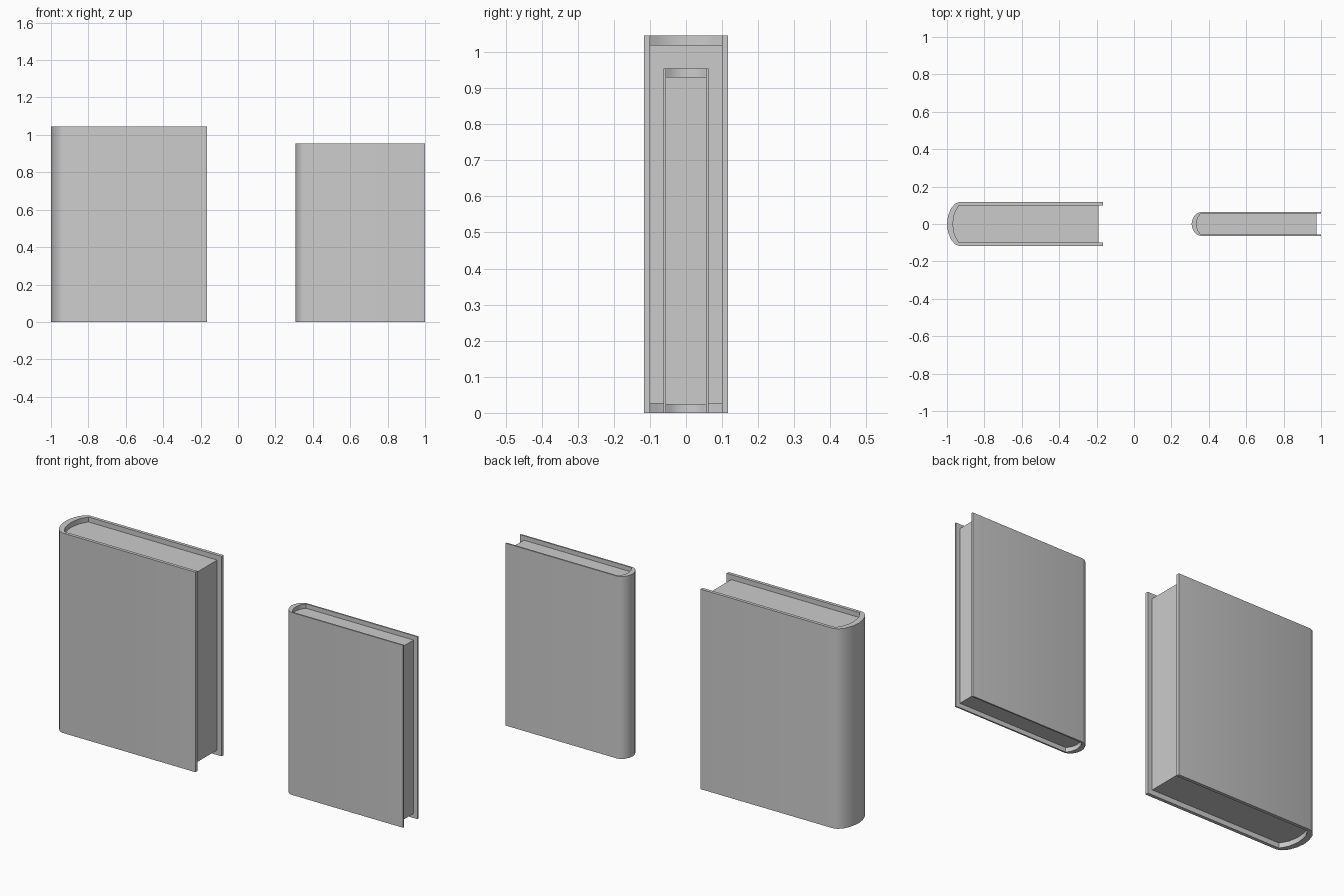
import bpy, bmesh

if "Cube" in bpy.data.objects:
    bpy.data.objects.remove(bpy.data.objects["Cube"])


def prism(name, rails, z0, z1):
    """Extrude a strip of quads lying between two matching point rails."""
    bm = bmesh.new()
    a, b = [[bm.verts.new((x, y, z0)) for x, y in rail] for rail in rails]
    faces = [bm.faces.new((a[i], a[i + 1], b[i + 1], b[i])) for i in range(len(a) - 1)]
    ext = bmesh.ops.extrude_face_region(bm, geom=faces, use_keep_orig=True)
    top = [g for g in ext["geom"] if isinstance(g, bmesh.types.BMVert)]
    bmesh.ops.translate(bm, verts=top, vec=(0, 0, z1 - z0))
    bmesh.ops.recalc_face_normals(bm, faces=bm.faces)
    mesh = bpy.data.meshes.new(name)
    bm.to_mesh(mesh)
    bm.free()
    obj = bpy.data.objects.new(name, mesh)
    bpy.context.collection.objects.link(obj)
    bpy.context.view_layer.objects.active = obj
    obj.select_set(True)
    bpy.ops.object.shade_smooth_by_angle()
    obj.select_set(False)
    return obj


def mirrored(half):
    """Complete a half profile that ends on y = 0."""
    return half + [(x, -y) for x, y in reversed(half[:-1])]


def book(name, x0, x1, half, board, height, bulge, spine, lip):
    inner_y = half - board
    hinge = x0 + bulge
    # Rounded spine: fractions of bulge depth and half width
    arc = [(1, 1), (0.68, 0.93), (0.33, 0.71), (0.09, 0.36), (0, 0)]
    outer = mirrored([(x1, half)] + [(x0 + bulge * u, half * v) for u, v in arc])
    depth = bulge - spine
    inner_half = [(hinge, 1), (hinge - depth * 0.35, 0.8), (hinge - depth * 0.7, 0.6),
                  (hinge - depth * 0.9, 0.3), (hinge - depth, 0)]
    inner = mirrored([(x1, inner_y)] + [(x, inner_y * v) for x, v in inner_half])
    prism(name + "_cover", (outer, inner), 0, height)

    # Page block, recessed from the cover on three sides
    back = [(x, inner_y * v) for x, v in mirrored(inner_half)]
    front = [(x1 - lip, y) for x, y in back]
    prism(name + "_pages", (back, front), lip, height - lip)


book("large_book", -1.0, -0.165, 0.117, 0.017, 1.046, 0.064, 0.032, 0.026)
book("small_book", 0.308, 1.0, 0.063, 0.008, 0.954, 0.047, 0.026, 0.023)
